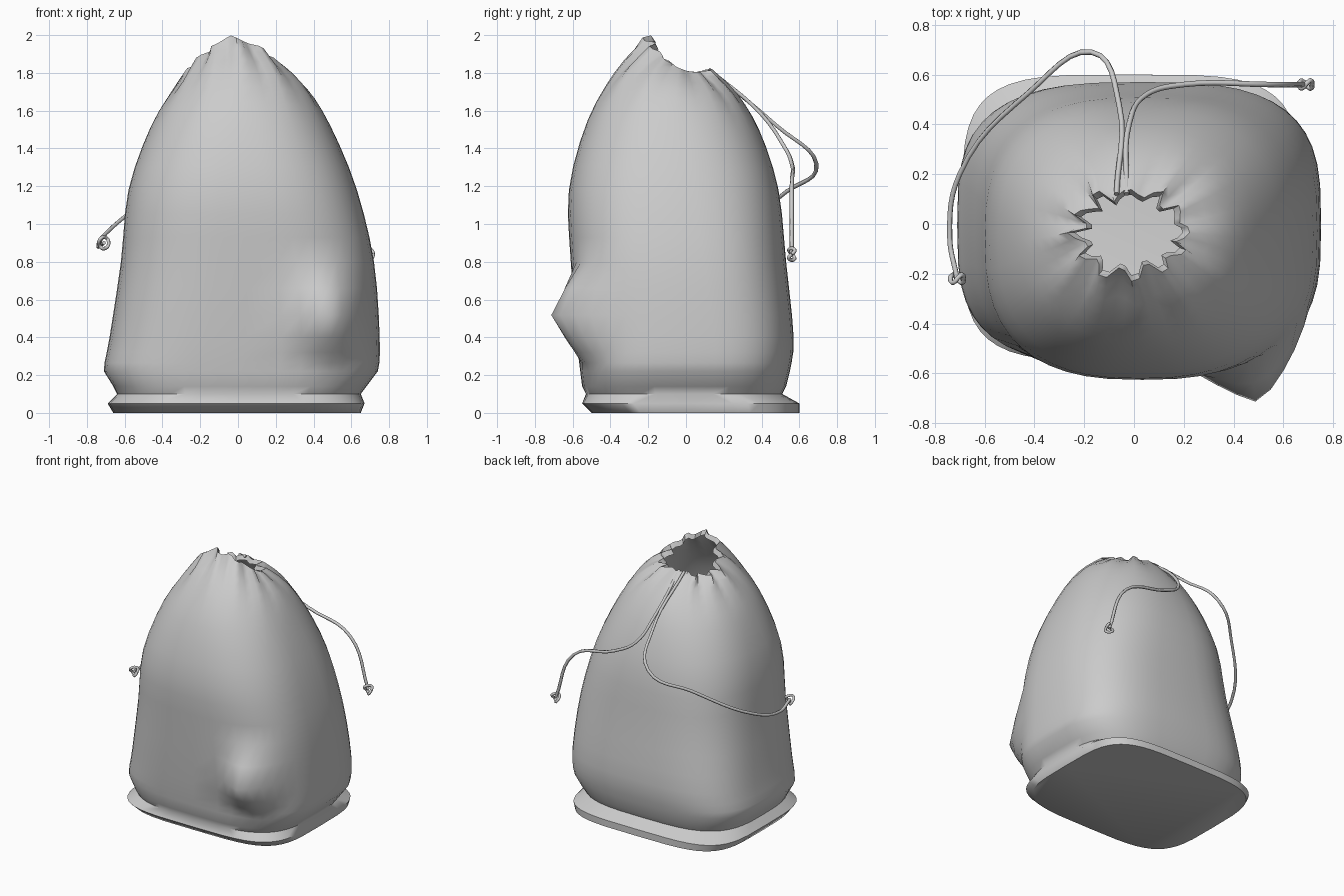
import bpy, bmesh, random
from math import sin, cos, pi, tau, exp, copysign
from mathutils import Vector

if "Cube" in bpy.data.objects:
    bpy.data.objects.remove(bpy.data.objects["Cube"])

random.seed(4)
N = 48

# sack cross-sections: z at front, x min, x max, y min, y max
KEYS = [
    (0, -.66, .65, -.5, .6),
    (.05, -.69, .67, -.55, .6),
    (.1, -.64, .65, -.53, .51),
    (.14, -.66, .68, -.55, .53),
    (.22, -.71, .74, -.56, .55),
    (.4, -.68, .75, -.58, .57),
    (.8, -.62, .72, -.61, .53),
    (1.18, -.58, .63, -.62, .49),
    (1.55, -.46, .49, -.52, .39),
    (1.8, -.33, .36, -.37, .27),
    (1.97, -.23, .21, -.2, .13),
]
# folded cloth corner pulled out low on the front right: tip, spread, push
TIP, SPREAD, PUSH = Vector((.5, -.52, .52)), .28, Vector((0, -.19, 0))
pleat = [(1 if i % 4 < 2 else -1) * random.uniform(.1, 1.1) for i in range(N)]


def spow(v, n):
    return copysign(abs(v) ** (2 / n), v)


def catmull(a, b, c, d, t):
    return b + t / 2 * (c - a + t * (2 * a - 5 * b + 4 * c - d + t * (3 * (b - c) + d - a)))


def ring(z, x0, x1, y0, y1, lip=1):
    u = max(0, (z - 1.2) / .77)            # gathering towards the mouth
    n, drop = (4.2 if z < .09 else 3.4 - .7 * z), .15 * u ** 1.2
    pts = []
    for i in range(N):
        s, c = sin(tau * i / N), cos(tau * i / N)
        k = lip * (1 + .18 * u ** 7 * pleat[i]) / 2
        p = Vector(((x0 + x1) / 2 + (x1 - x0) * k * spow(c, n),
                    (y0 + y1) / 2 + (y1 - y0) * k * spow(s, n),
                    z - drop * (1 + s) / 2 - .07 * u ** 4 * c * c - .25 * (1 - lip)))
        if u > .95 and s < 0:              # peak at the front of the mouth
            p.z += .03 * exp(-((p.x + .04) / .04) ** 2)
        p += PUSH * max(0, 1 - (p - TIP).length / SPREAD)
        pts.append(p)
    return pts


# smooth the wall between the sections, keep the folded base crisp
rings = []
for i in range(len(KEYS) - 1):
    rings.append(ring(*KEYS[i]))
    if i >= 4:
        for t in (1 / 3, 2 / 3):
            quad = KEYS[i - 1], KEYS[i], KEYS[i + 1], KEYS[min(i + 2, len(KEYS) - 1)]
            rings.append(ring(*[catmull(*v, t) for v in zip(*quad)]))
rings += [ring(*KEYS[-1]), ring(*KEYS[-1], lip=.88)]

# cloth sack with open gathered mouth
bm = bmesh.new()
loops = [[bm.verts.new(p) for p in r] for r in rings]
for a, b in zip(loops, loops[1:]):
    for i in range(N):
        j = (i + 1) % N
        bm.faces.new((a[i], a[j], b[j], b[i]))
bm.faces.new(loops[0][::-1])
me = bpy.data.meshes.new("sack")
bm.to_mesh(me)
bm.free()
sack = bpy.data.objects.new("sack", me)
bpy.context.collection.objects.link(sack)
bpy.context.view_layer.objects.active = sack
sack.select_set(True)
bpy.ops.object.shade_smooth_by_angle(angle=pi / 3)


def cord(name, pts, radius=.011):
    cu = bpy.data.curves.new(name, 'CURVE')
    cu.dimensions = '3D'
    cu.bevel_depth, cu.bevel_resolution = radius, 1
    cu.resolution_u = 6
    cu.use_fill_caps = True
    sp = cu.splines.new('BEZIER')
    sp.bezier_points.add(len(pts) - 1)
    for bp, p in zip(sp.bezier_points, pts):
        bp.co = p
        bp.handle_left_type = bp.handle_right_type = 'AUTO'
    bpy.context.collection.objects.link(bpy.data.objects.new(name, cu))


# drawstrings leaving the back of the mouth, each with a knotted end
right = [(-.03, .12, 1.82), (-.02, .4, 1.58), (.05, .52, 1.41), (.2, .56, 1.32),
         (.54, .56, 1.2), (.69, .56, .84)]
left = [(-.07, .12, 1.82), (-.06, .48, 1.52), (-.17, .69, 1.32), (-.42, .53, 1.17),
        (-.7, .2, .95), (-.74, -.05, .88), (-.71, -.22, .9)]
for side, path in (("right", right), ("left", left)):
    cord(side + "_string", path)
    x, y, z = path[-1]
    cord(side + "_knot", [(x + .026 * cos(t), y + .016 * sin(2 * t), z + .03 * sin(t))
                          for t in [i * .7 for i in range(10)]], .01)
